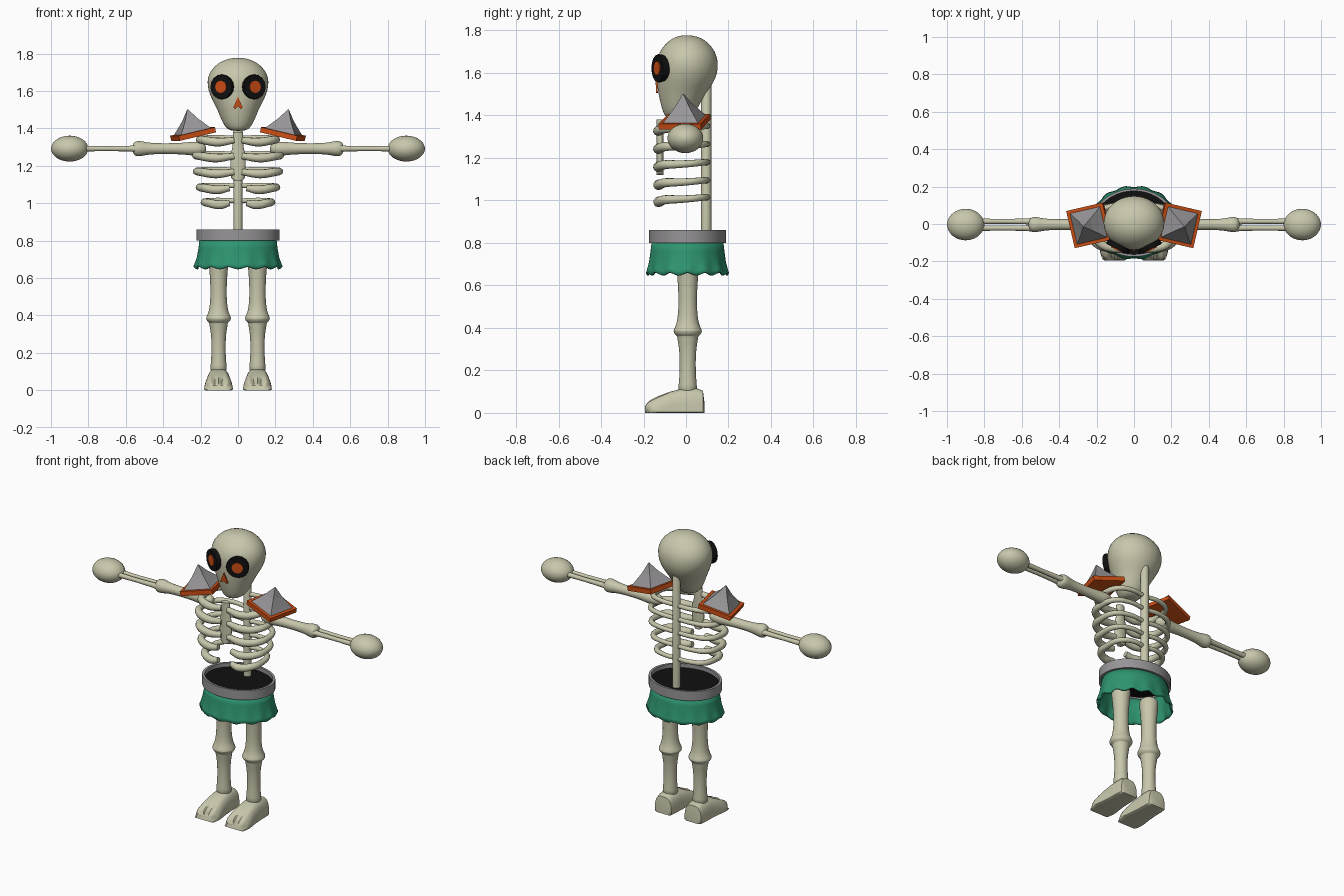
import bpy, bmesh
from math import sin, cos, pi, radians
from mathutils import Matrix, Vector

old = bpy.data.objects.get("Cube")
if old:
    bpy.data.objects.remove(old, do_unlink=True)


def material(name, r, g, b):
    m = bpy.data.materials.new(name)
    m.use_nodes = True
    m.diffuse_color = (r, g, b, 1)
    node = next(n for n in m.node_tree.nodes if n.type == 'BSDF_PRINCIPLED')
    node.inputs["Base Color"].default_value = (r, g, b, 1)
    return m


BONE = material("bone", .58, .57, .41)
GREEN = material("green cloth", .027, .3, .16)
GREY = material("grey metal", .31, .3, .31)
ORANGE = material("orange", .6, .075, .007)
BLACK = material("black", .005, .005, .005)


def loft(name, rings, mat, matrix=None, smooth=True, subdiv=0, caps=True, loop=False):
    """Skin a row of point rings, with closed ends, open ends or a loop."""
    bm = bmesh.new()
    rows = [[bm.verts.new(p) for p in ring] for ring in rings]
    pairs = list(zip(rows, rows[1:])) + ([(rows[-1], rows[0])] if loop else [])
    n = len(rows[0])
    for a, b in pairs:
        for i in range(n):
            j = (i + 1) % n
            bm.faces.new((a[i], a[j], b[j], b[i]))
    if caps and not loop:
        bm.faces.new(rows[0])
        bm.faces.new(rows[-1])
    bmesh.ops.recalc_face_normals(bm, faces=bm.faces)
    mesh = bpy.data.meshes.new(name)
    bm.to_mesh(mesh)
    bm.free()
    mesh.materials.append(mat)
    ob = bpy.data.objects.new(name, mesh)
    bpy.context.collection.objects.link(ob)
    if matrix:
        ob.matrix_world = matrix
    if subdiv:
        mod = ob.modifiers.new("Smooth", 'SUBSURF')
        mod.levels = mod.render_levels = subdiv
    if smooth:
        bpy.ops.object.select_all(action='DESELECT')
        ob.select_set(True)
        bpy.context.view_layer.objects.active = ob
        bpy.ops.object.shade_smooth_by_angle(angle=radians(55))
    return ob


def ellipse(z, rx, ry, x=0, y=0, n=24):
    return [(x + rx * cos(2 * pi * i / n), y + ry * sin(2 * pi * i / n), z) for i in range(n)]


def lathe(name, profile, mat, matrix=None, **kw):
    return loft(name, [ellipse(z, r, r, n=16) for z, r in profile], mat, matrix, **kw)


def square(z, h):
    return [(-h, -h, z), (h, -h, z), (h, h, z), (-h, h, z)]


def tube(name, points, radii):
    cu = bpy.data.curves.new(name, 'CURVE')
    cu.dimensions = '3D'
    cu.bevel_depth = 1
    cu.bevel_resolution = 3
    cu.resolution_u = 6
    cu.use_fill_caps = True
    sp = cu.splines.new('BEZIER')
    sp.bezier_points.add(len(points) - 1)
    for bp, p, r in zip(sp.bezier_points, points, radii):
        bp.co, bp.radius = p, r
        bp.handle_left_type = bp.handle_right_type = 'AUTO'
    cu.materials.append(BONE)
    ob = bpy.data.objects.new(name, cu)
    bpy.context.collection.objects.link(ob)


# Skull: height, half width, front and back
skull = [(1.387, .03, -.08, -.01), (1.395, .058, -.1, .025), (1.43, .084, -.114, .055),
         (1.5, .11, -.131, .09), (1.55, .138, -.138, .13), (1.6, .16, -.141, .15),
         (1.65, .167, -.141, .153), (1.7, .156, -.128, .141), (1.75, .11, -.087, .1),
         (1.772, .058, -.045, .055), (1.777, .02, -.015, .02)]
loft("skull", [ellipse(z, rx, (b - f) / 2, 0, (f + b) / 2) for z, rx, f, b in skull], BONE, subdiv=1)

# Nose: notched plate following the face
nose = [(0, .035), (.026, -.026), (.012, -.03), (0, -.016), (-.012, -.03), (-.026, -.026)]
loft("nose", [[(x, -y - .05 * z, 1.535 + z) for x, z in nose] for y in (.134, .142)], ORANGE, smooth=False)

# Spine and breastbone
lathe("spine", [(.83, .024), (1.54, .024), (1.555, .018), (1.562, .006)], BONE,
      Matrix.Translation((0, .095, 0)))
sternum = [(1.12, .02), (1.135, .036), (1.2, .041), (1.27, .038), (1.3, .029), (1.38, .027)]
loft("breastbone", [ellipse(z, w, .017, 0, -.122) for z, w in sternum], BONE)

# Belt, inner floor and wavy skirt
BELT_Y = .007
loft("belt", [ellipse(z, .222 * k, .182 * k, 0, BELT_Y, 48)
              for z, k in ((.8, 1), (.86, 1), (.86, .93), (.8, .93))], GREY, loop=True)
loft("belt_floor", [ellipse(z, .208, .17, 0, BELT_Y, 48) for z in (.825, .835)], BLACK)


def skirt_ring(z, rx, ry, wave, n=112):
    ring = []
    for i in range(n):
        a = 2 * pi * i / n
        w = wave * cos(14 * a)
        ring.append(((rx + w * .6) * cos(a), BELT_Y + (ry + w * .6) * sin(a), z + w))
    return ring


skirt = loft("skirt", [skirt_ring(.81, .206, .168, 0), skirt_ring(.76, .211, .174, 0),
                       skirt_ring(.71, .219, .182, .002), skirt_ring(.675, .228, .19, .005),
                       skirt_ring(.655, .234, .195, .007)], GREEN, caps=False)
solid = skirt.modifiers.new("Thickness", 'SOLIDIFY')
solid.thickness = .01

# Foot: stations from heel to toe with three lobed toes
foot_sections = [(.086, .045, .05), (.08, .058, .1), (.05, .062, .112), (-.02, .064, .11),
                 (-.08, .069, .094), (-.13, .075, .075), (-.17, .077, .055),
                 (-.188, .073, .038), (-.194, .062, .022)]


def foot_ring(y, w, h, cx):
    toe = max(0, min(1, (-.08 - y) / .1))
    ring = []
    for i in range(25):
        a = pi * i / 24
        u = cos(a)
        px = abs(u) ** .6 * (1 if u > 0 else -1)
        lobe = abs(cos(1.5 * pi * px))if abs(px) < .34 else abs(sin(1.5 * pi * (abs(px) - .333)))
        groove = toe * (1 - lobe)
        ring.append((cx + w * px * (1 - .12 * sin(a)), y + .022 * groove,
                     .004 + h * sin(a) ** .5 * (1 - .2 * groove)))
    return ring + [(cx + w * k, y, 0) for k in (-.9, -.45, 0, .45, .9)]


leg_profile = [(.09, .05), (.13, .043), (.2, .038), (.28, .039), (.325, .045), (.35, .05),
               (.362, .05), (.368, .062), (.385, .071), (.4, .062), (.43, .05), (.5, .043),
               (.6, .046), (.68, .054), (.72, .058), (.74, .045), (.745, .02)]
arm_profile = [(.17, .01), (.18, .03), (.23, .04), (.27, .034), (.34, .029), (.44, .029),
               (.49, .034), (.52, .042), (.545, .042), (.56, .03), (.565, .01)]
hand_profile = [(.9 - .1 * cos(pi * k / 12), max(.004, .078 * sin(pi * k / 12))) for k in range(13)]
# Ribs: height, half width
ribs = [(1.335, .215), (1.25, .237), (1.165, .232), (1.08, .216), (1.0, .188)]

for s, side in ((1, "left"), (-1, "right")):
    # Eye socket turned outward, with a glowing pupil
    eye = Matrix.Translation((.084 * s, -.122, 1.622)) @ Matrix.Rotation(radians(26 * s), 4, 'Z') \
        @ Matrix.Rotation(pi / 2, 4, 'X')
    lathe(side + "_eye_socket", [(-.02, .062), (.008, .067), (.014, .064)], BLACK, eye, subdiv=0)
    lathe(side + "_pupil", [(.012, .033), (.019, .033)], ORANGE, eye)

    # Ribs swept from spine to chest
    for k, (z, w) in enumerate(ribs):
        end = .02 if k < 3 else .045
        path = [(0, .095, z + .012), (.5 * w, .098, z + .016), (.86 * w, .06, z + .012),
                (.96 * w, -.02, z + .006), (.87 * w, -.098, z + .003),
                (.5 * w, -.13, z - .008), (end, -.13, z + .002)]
        tube(f"{side}_rib_{k + 1}", [(x * s, y, h) for x, y, h in path],
             [.013, .014, .016, .018, .022, .024, .017])

    # Arm bones lie along the x axis
    arm = Matrix.Translation((0, -.003, 1.292)) @ Matrix.Rotation(s * pi / 2, 4, 'Y')
    lathe(side + "_upper_arm", arm_profile, BONE, arm, subdiv=1)
    for dy, part in ((.017, "_ulna"), (-.019, "_radius")):
        lathe(side + part, [(.53, .02), (.58, .015), (.7, .013), (.83, .015)], BONE,
              Matrix.Translation((0, dy, 0)) @ arm)
    hand = lathe(side + "_hand", hand_profile, BONE, arm, subdiv=1)
    hand.data.transform(Matrix.Diagonal((.92, 1.12, 1, 1)))

    # Shoulder armour: tilted plate with a spike
    pad = Matrix.Translation((.24 * s, -.007, 1.37)) @ Matrix.Rotation(radians(-13 * s), 4, 'Z') \
        @ Matrix.Rotation(radians(13 * s), 4, 'Y')
    loft(side + "_shoulder_plate", [square(-.014, .102), square(.014, .102)], ORANGE, pad, smooth=False)
    loft(side + "_shoulder_spike", [square(.012, .086), square(.04, .064), square(.08, .034),
                                    square(.135, .002)], GREY, pad, smooth=False)

    # Leg and foot
    lathe(side + "_leg", leg_profile, BONE, Matrix.Translation((.104 * s, .008, 0)), subdiv=1)
    loft(side + "_foot", [foot_ring(y, w, h, .104 * s) for y, w, h in foot_sections], BONE)
